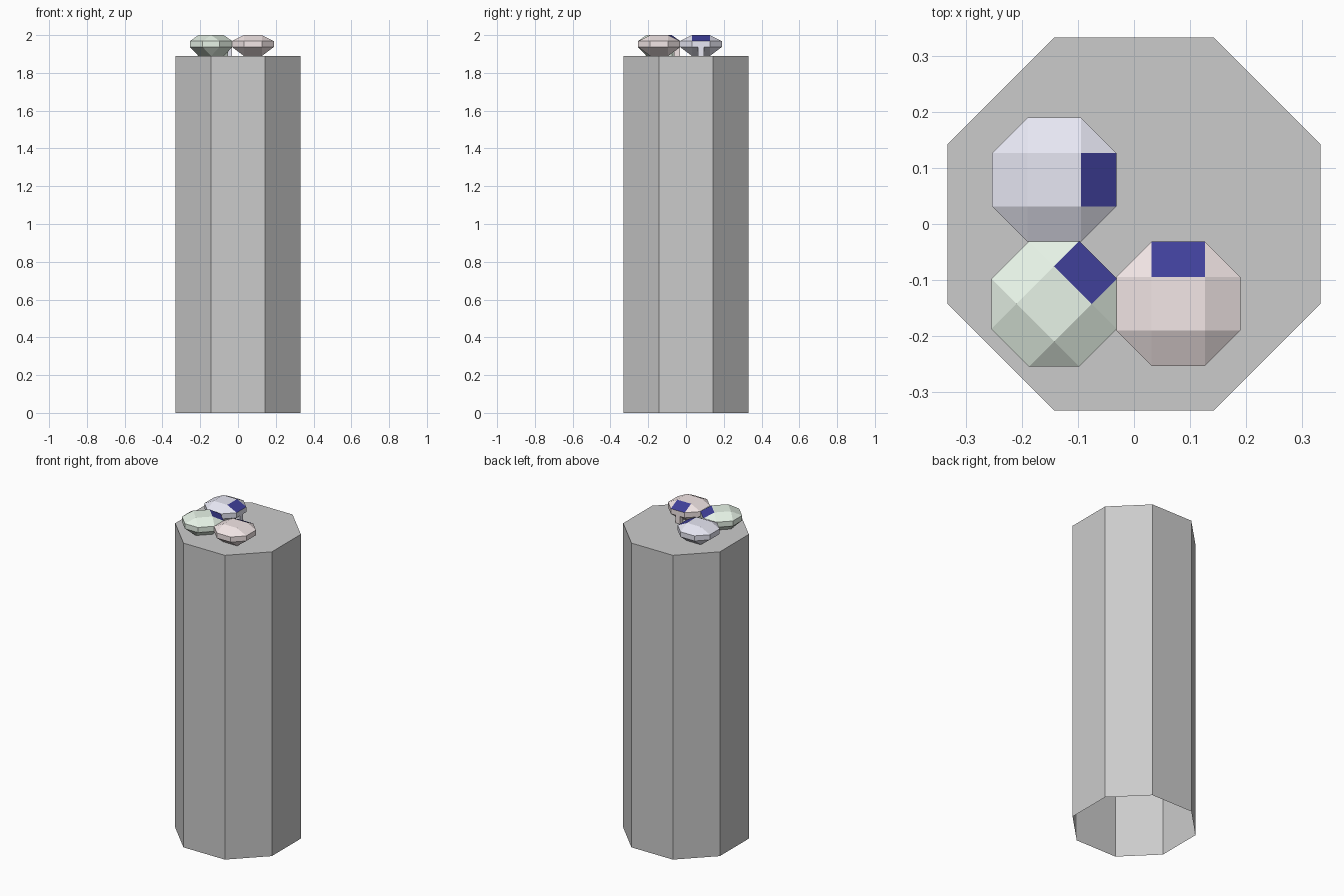
import bpy, bmesh
from math import radians

if "Cube" in bpy.data.objects:
    bpy.data.objects.remove(bpy.data.objects["Cube"])

U = 2 / 126.5          # modelling grid unit
TOP = 2 - 7 * U        # height of the column top


def material(name, rgb):
    m = bpy.data.materials.new(name)
    m.diffuse_color = (*rgb, 1)
    m.use_nodes = True
    m.node_tree.nodes["Principled BSDF"].inputs["Base Color"].default_value = m.diffuse_color
    return m


def make_object(name, bm, mats=()):
    bmesh.ops.recalc_face_normals(bm, faces=bm.faces)
    me = bpy.data.meshes.new(name)
    bm.to_mesh(me)
    bm.free()
    for m in mats:
        me.materials.append(m)
    ob = bpy.data.objects.new(name, me)
    bpy.context.collection.objects.link(ob)
    return ob


def octagon(bm, a, b, z):
    pts = [(a, -b), (a, b), (b, a), (-b, a), (-a, b), (-a, -b), (-b, -a), (b, -a)]
    return [bm.verts.new((x * U, y * U, z)) for x, y in pts]


def square(bm, s, z):
    pts = [(s, -s), (s, s), (-s, s), (-s, -s)]
    return [bm.verts.new((x * U, y * U, z)) for x, y in pts]


def bridge(bm, low, high):
    n = len(low)
    for i in range(n):
        j = (i + 1) % n
        bm.faces.new((low[i], low[j], high[j], high[i]))


def eye(name, x, y, angle, colour):
    # faceted eyeball: flat cap, slanted facets, upright band
    bm = bmesh.new()
    base, cap = square(bm, 3, 0), square(bm, 3, 7 * U)
    low, high = octagon(bm, 7, 3, 3 * U), octagon(bm, 7, 3, 5 * U)
    bridge(bm, low, high)
    bm.faces.new(cap)
    bm.faces.new(base)
    pupil_face = None
    for ring, sq in ((low, base), (high, cap)):
        for k in range(4):
            n = (k + 1) % 4
            f = bm.faces.new((ring[2 * k], ring[2 * k + 1], sq[n], sq[k]))
            bm.faces.new((ring[2 * k + 1], ring[2 * n], sq[n]))
            if sq is cap and k == 0:
                pupil_face = f
    pupil_face.material_index = 1
    ball = make_object(name, bm, (colour, pupil))

    # small post under the pupil side
    bm = bmesh.new()
    bmesh.ops.create_cube(bm, size=1)
    for v in bm.verts:
        v.co = ((6 + v.co.x * 2) * U, v.co.y * 2 * U, (v.co.z + 0.5) * 3 * U)
    post = make_object(name + "_post", bm, (colour,))
    for ob in (ball, post):
        ob.location = (x * U, y * U, TOP)
        ob.rotation_euler.z = radians(angle)


pupil = material("dark_blue", (0.05, 0.05, 0.32))

# column, open underneath
bm = bmesh.new()
bottom, top = octagon(bm, 21, 9, 0), octagon(bm, 21, 9, TOP)
bridge(bm, bottom, top)
bm.faces.new(top)
make_object("column", bm)

# three eyes looking away from the corner
eye("blue_eye", -9, 5, 0, material("pale_blue", (0.8, 0.8, 0.9)))
eye("green_eye", -9, -9, 45, material("pale_green", (0.8, 0.9, 0.8)))
eye("pink_eye", 5, -9, 90, material("pale_pink", (0.9, 0.8, 0.8)))
